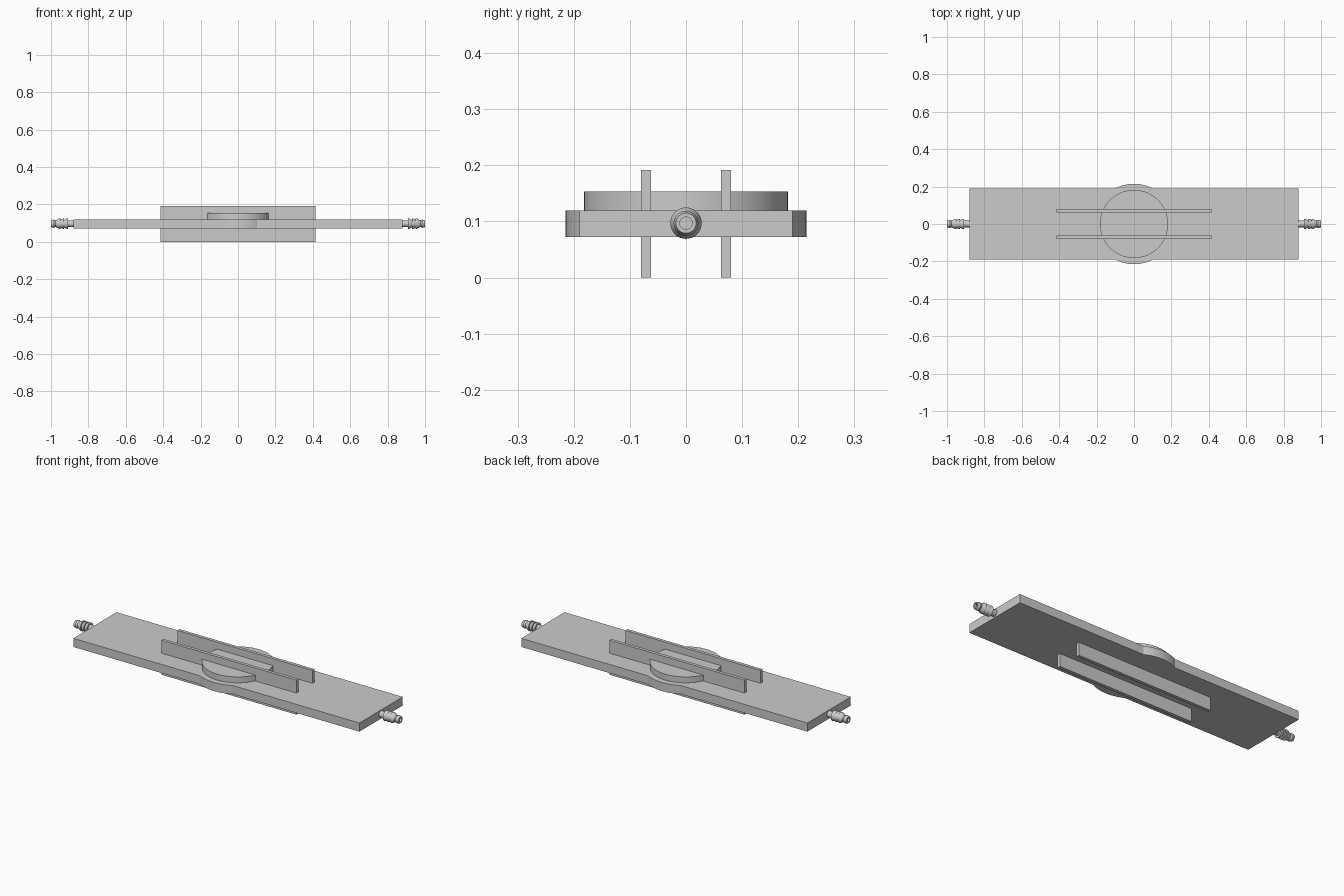
import bpy, bmesh, math

cube = bpy.data.objects.get("Cube")
if cube:
    bpy.data.objects.remove(cube, do_unlink=True)

grey = bpy.data.materials.new("plain grey")
grey.use_nodes = True
colour = (0.6, 0.6, 0.6, 1)
grey.diffuse_color = colour
grey.node_tree.nodes["Principled BSDF"].inputs["Base Color"].default_value = colour


def finish(name, bm, smooth=False):
    bmesh.ops.recalc_face_normals(bm, faces=bm.faces)
    mesh = bpy.data.meshes.new(name)
    bm.to_mesh(mesh)
    bm.free()
    mesh.materials.append(grey)
    obj = bpy.data.objects.new(name, mesh)
    bpy.context.collection.objects.link(obj)
    if smooth:
        bpy.ops.object.select_all(action="DESELECT")
        obj.select_set(True)
        bpy.context.view_layer.objects.active = obj
        bpy.ops.object.shade_smooth_by_angle(angle=math.radians(30))
    return obj


def box(name, size, centre):
    bm = bmesh.new()
    bmesh.ops.create_cube(bm, size=1)
    bmesh.ops.scale(bm, vec=size, verts=bm.verts)
    bmesh.ops.translate(bm, vec=centre, verts=bm.verts)
    return finish(name, bm)


def disc(name, radius, low, high):
    bm = bmesh.new()
    bmesh.ops.create_cone(bm, cap_ends=True, segments=64, radius1=radius,
                          radius2=radius, depth=high - low)
    bmesh.ops.translate(bm, vec=(0, 0, (low + high) / 2), verts=bm.verts)
    return finish(name, bm, True)


def hose_fitting(name, side):
    # Barbed tube turned around the x axis, with a blind bore in its tip
    profile = [(0.87, 0), (0.87, 0.018), (0.91, 0.018)]
    for x in (0.91, 0.93, 0.95):
        profile += [(x, 0.028), (x + 0.006, 0.028), (x + 0.02, 0.02)]
    profile += [(0.975, 0.018), (0.985, 0.022), (1.0, 0.018),
                (1.0, 0.011), (0.98, 0.011), (0.98, 0)]
    bm = bmesh.new()
    verts = [bm.verts.new((side * x, r, 0)) for x, r in profile]
    edges = [bm.edges.new(pair) for pair in zip(verts, verts[1:])]
    bmesh.ops.spin(bm, geom=verts + edges, cent=(0, 0, 0), axis=(1, 0, 0),
                   angle=math.tau, steps=32)
    bmesh.ops.remove_doubles(bm, verts=bm.verts, dist=0.0001)
    bmesh.ops.translate(bm, vec=(0, 0, 0.097), verts=bm.verts)
    return finish(name, bm, True)


# Flat body with a round bulge and a raised disc
box("base_plate", (1.76, 0.38, 0.048), (0, 0, 0.096))
disc("round_bulge", 0.215, 0.072, 0.12)
disc("raised_disc", 0.182, 0.12, 0.153)

# Mirrored rails and fittings
for label, side in (("left", 1), ("right", -1)):
    hose_fitting(label + "_hose_fitting", side)
for label, side in (("front", -1), ("back", 1)):
    box(label + "_rail", (0.83, 0.018, 0.192), (0, side * 0.071, 0.096))
